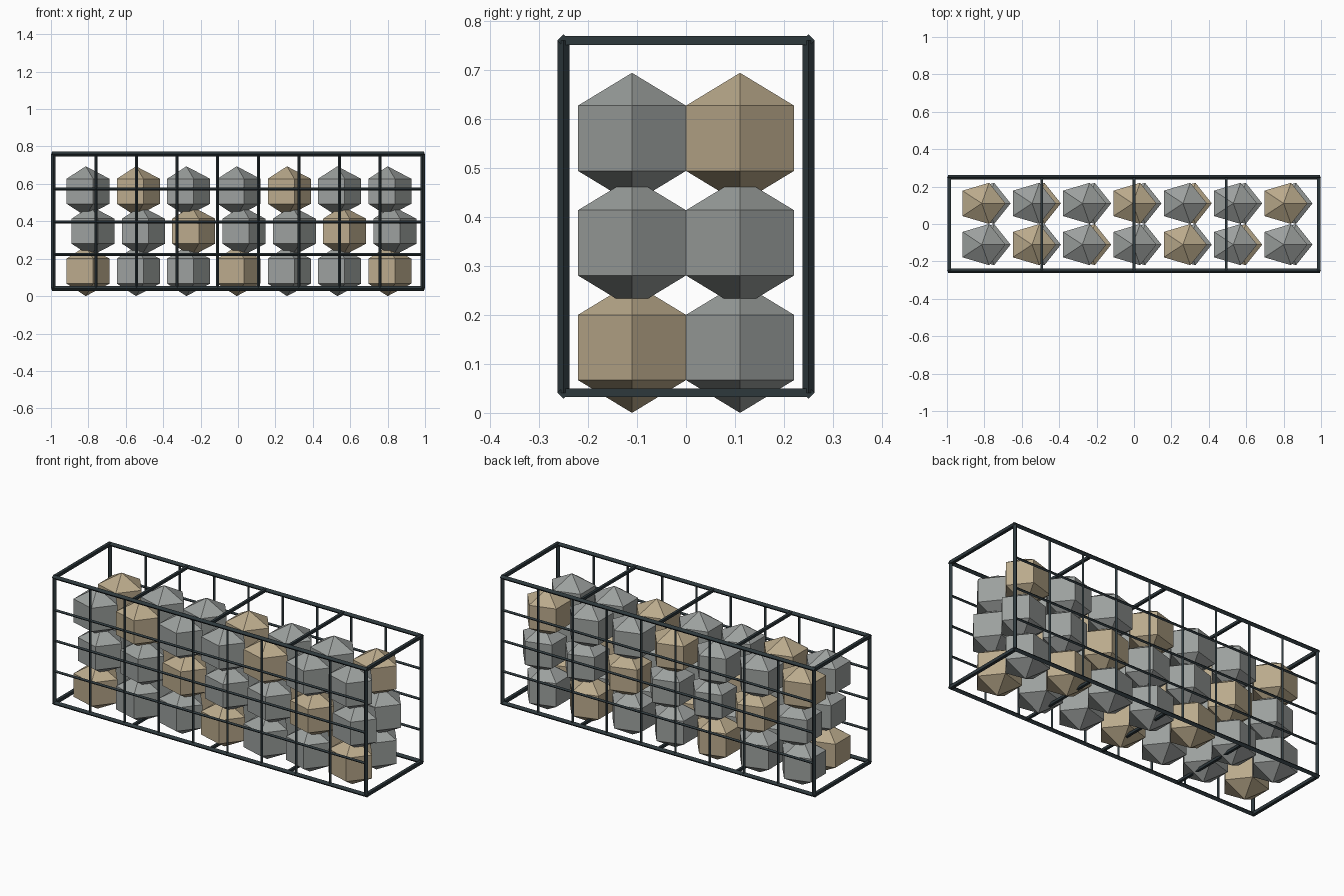
import bpy
import math
from mathutils import Matrix, Vector

cube = bpy.data.objects.get("Cube")
if cube:
    bpy.data.objects.remove(cube, do_unlink=True)


def material(name, rgb):
    m = bpy.data.materials.new(name)
    m.use_nodes = True
    m.diffuse_color = (*rgb, 1)
    m.node_tree.nodes["Principled BSDF"].inputs["Base Color"].default_value = (*rgb, 1)
    return m


grey = material("grey stone", (0.33, 0.35, 0.34))
tan = material("tan stone", (0.49, 0.40, 0.26))
steel = material("dark steel", (0.027, 0.040, 0.046))


def bar(name, start, end, radius, roll=0):
    """Four-sided rod between two points; roll turns it about its own axis."""
    a, b = Vector(start), Vector(end)
    axis = b - a
    bpy.ops.mesh.primitive_cylinder_add(vertices=4, radius=radius, depth=axis.length)
    ob = bpy.context.object
    ob.name = name
    turn = Vector((0, 0, 1)).rotation_difference(axis).to_matrix().to_4x4()
    ob.data.transform(turn @ Matrix.Rotation(roll, 4, "Z"))
    ob.location = (a + b) / 2
    ob.data.materials.append(steel)


# Basket dimensions
X, Y, LOW, HIGH = 0.987, 0.25, 0.041, 0.76
HEAVY, TIE, WIRE = 0.0125, 0.0105, 0.0078
SQUARE = math.radians(45)

# Long rails and corner posts
for y in (-Y, Y):
    for z in (LOW, HIGH):
        bar("long_rail", (-X - 0.007, y, z), (X + 0.007, y, z), HEAVY)
    for x in (-X, X):
        bar("corner_post", (x, y, LOW), (x, y, HIGH), HEAVY)

# End rails and cross ties
for z in (LOW, HIGH):
    for x in (-X, X):
        bar("end_rail", (x, -Y, z), (x, Y, z), HEAVY, SQUARE)
    for x in (-0.493, 0, 0.493):
        bar("cross_tie", (x, -Y, z), (x, Y, z), TIE, SQUARE)

# Wire mesh on the two long sides
for y in (-Y, Y):
    for i in range(8):
        x = (i - 3.5) * 0.217
        bar("upright_wire", (x, y, LOW), (x, y, HIGH - 0.01), WIRE)
    for i in range(3):
        z = 0.222 + i * 0.175
        bar("level_wire", (-X, y, z), (X, y, z), WIRE)

# Stones: five-sided rough spheres, three layers of two rows
R = 0.1335
for layer in range(3):
    shift = 0.02 if layer == 1 else -0.007
    for row in range(2):
        for i in range(7):
            bpy.ops.mesh.primitive_uv_sphere_add(segments=5, ring_count=3, radius=R)
            stone = bpy.context.object
            stone.name = "stone"
            # Point one corner of the pentagon toward +x before stretching
            tip = max(stone.data.vertices, key=lambda v: v.co.x * v.co.x + v.co.y * v.co.y).co
            spin = Matrix.Rotation(-math.atan2(tip.y, tip.x), 4, "Z")
            stone.data.transform(Matrix.Diagonal((1.1, 1.045 / 1.045, 1, 1)) @ spin)
            stone.location = ((i - 3) * 0.269 + shift, (row - 0.5) * 0.2205,
                              R + layer * 0.2135)
            stone.data.materials.append(tan if (i + layer + row) % 3 == 0 else grey)
